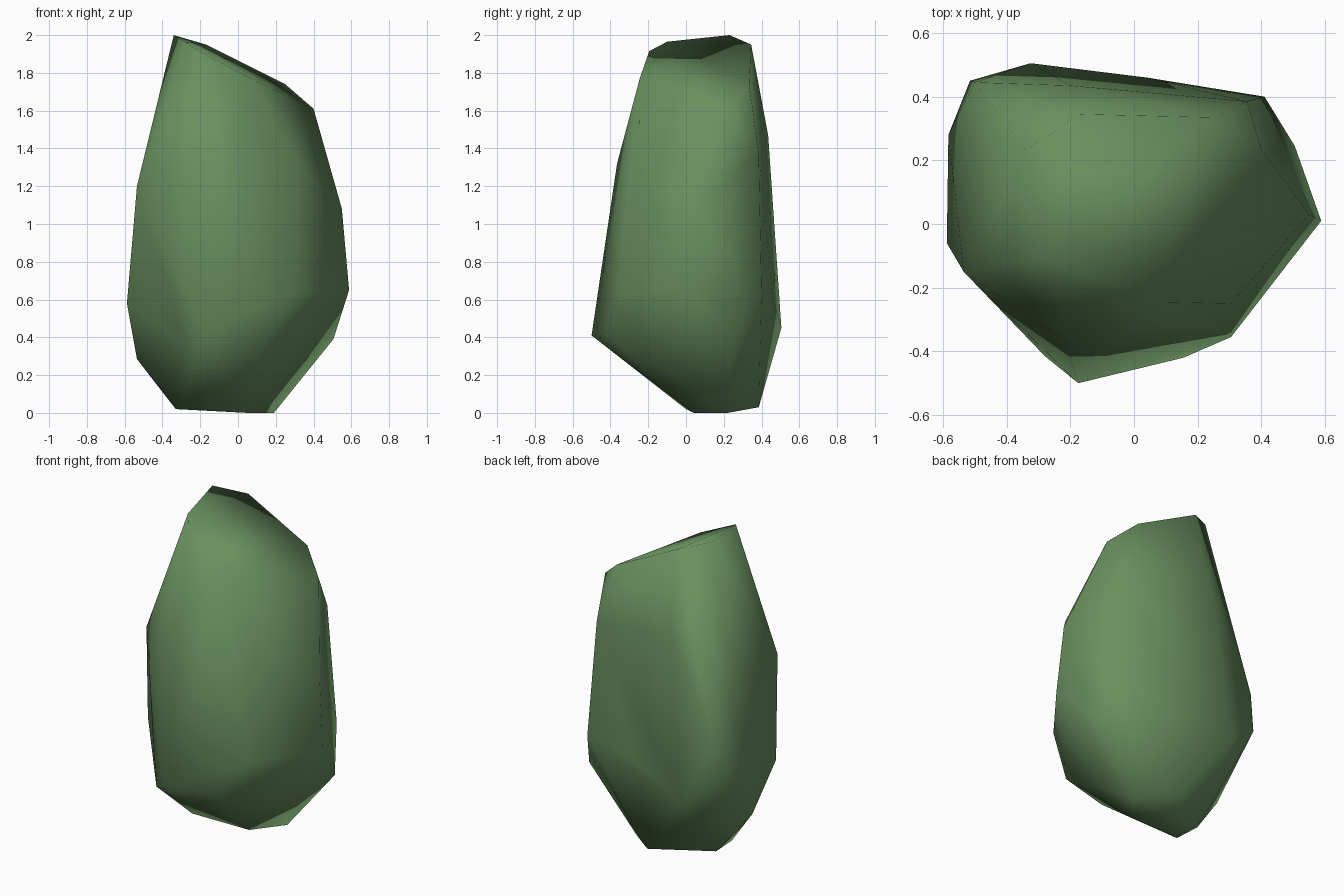
import bpy
import bmesh

if "Cube" in bpy.data.objects:
    bpy.data.objects.remove(bpy.data.objects["Cube"])

# Chipped boulder: corner points by level, wrapped in a convex hull
base = [(-.32, 0, .02), (-.33, .17, .02), (.05, .04, 0), (.19, .22, 0), (0, .385, .03)]
lower = [(-.535, .1, .285), (-.28, -.415, .36), (-.175, -.5, .41), (.155, -.42, .42),
         (.505, .245, .39), (-.325, .505, .45)]
middle = [(-.588, -.06, .58), (-.583, .28, .6), (-.515, .45, .6), (-.5, .445, .84),
          (.04, .46, .6), (.41, .4, .64), (.588, .01, .65), (.305, -.355, .64)]
upper = [(-.535, -.15, 1.2), (-.22, -.365, 1.32), (.305, -.25, 1.33), (.55, .03, 1.08),
         (.355, .385, 1.37), (-.2, .435, 1.47)]
crown = [(-.34, .23, 2), (-.17, .345, 1.95), (.25, .335, 1.74), (.4, .235, 1.61),
         (.07, -.245, 1.77), (-.21, -.195, 1.915), (-.28, -.1, 1.965)]

bm = bmesh.new()
for p in base + lower + middle + upper + crown:
    bm.verts.new(p)
bmesh.ops.convex_hull(bm, input=bm.verts[:])
loose = [v for v in bm.verts if not v.link_faces]
bmesh.ops.delete(bm, geom=loose, context='VERTS')
bmesh.ops.recalc_face_normals(bm, faces=bm.faces[:])
for f in bm.faces:
    f.smooth = True

mesh = bpy.data.meshes.new("boulder")
bm.to_mesh(mesh)
bm.free()

# Single moss green colour
green = bpy.data.materials.new("moss_green")
green.diffuse_color = (0.14, 0.28, 0.115, 1)
green.use_nodes = True
green.node_tree.nodes["Principled BSDF"].inputs["Base Color"].default_value = green.diffuse_color
mesh.materials.append(green)
boulder = bpy.data.objects.new("boulder", mesh)
bpy.context.collection.objects.link(boulder)
